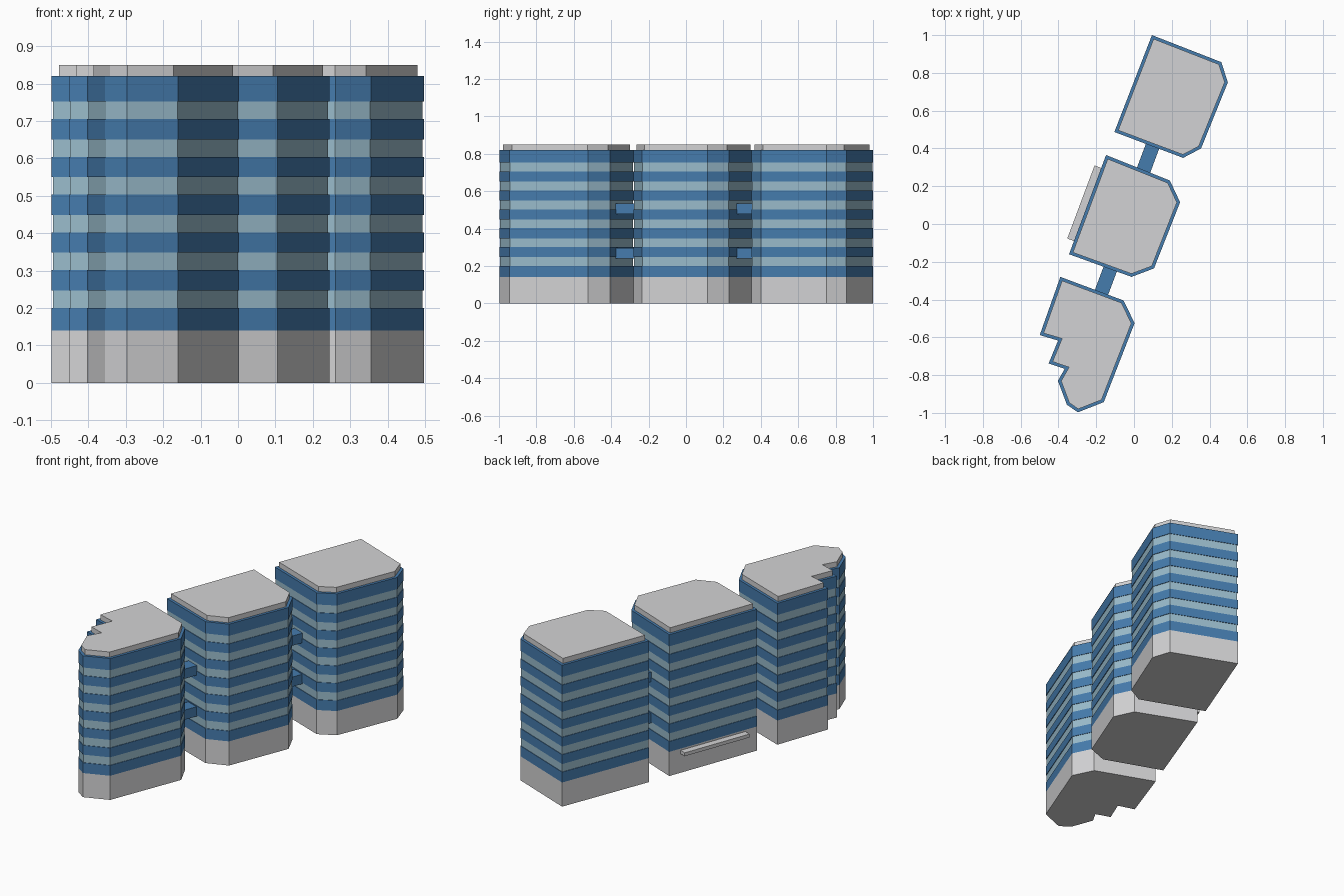
import bpy
import bmesh
import math
from mathutils import Vector, Matrix

cube = bpy.data.objects.get("Cube")
if cube:
    bpy.data.objects.remove(cube, do_unlink=True)


def material(name, colour):
    mat = bpy.data.materials.new(name)
    mat.use_nodes = True
    mat.diffuse_color = (*colour, 1)
    mat.node_tree.nodes["Principled BSDF"].inputs["Base Color"].default_value = (*colour, 1)
    return mat


CONCRETE, SPANDREL, GLASS = 0, 1, 2
MATS = [material("pale concrete", (0.65, 0.65, 0.66)),
        material("blue spandrel", (0.06, 0.20, 0.42)),
        material("light glass", (0.32, 0.50, 0.60))]


def add_object(name, bm, mats):
    bmesh.ops.recalc_face_normals(bm, faces=bm.faces)
    mesh = bpy.data.meshes.new(name)
    bm.to_mesh(mesh)
    bm.free()
    for mat in mats:
        mesh.materials.append(mat)
    obj = bpy.data.objects.new(name, mesh)
    bpy.context.collection.objects.link(obj)
    return obj


def inset(points, d):
    """Mitred inward offset of a clockwise outline."""
    result = []
    for i, p in enumerate(points):
        a = (p - points[i - 1]).normalized()
        b = (points[(i + 1) % len(points)] - p).normalized()
        na, nb = Vector((a.y, -a.x)), Vector((b.y, -b.x))
        result.append(p + (na + nb) * d / (1 + na.dot(nb)))
    return result


# Storey bands: bottom, top, inset, material
BANDS = [(0, 0.14, 0, CONCRETE)]
z = 0.14
for floor in range(6):
    sill = 0.2 + floor * 0.101
    BANDS += [(z, sill, 0, SPANDREL), (sill, sill + 0.047, 0.003, GLASS)]
    z = sill + 0.047
BANDS += [(z, 0.82, 0, SPANDREL), (0.82, 0.85, 0.0155, CONCRETE)]


def tower(name, outline):
    points = [Vector(p) for p in outline]
    bm = bmesh.new()

    def skin(low, high, mat):
        for i in range(len(low)):
            face = bm.faces.new((low[i - 1], low[i], high[i], high[i - 1]))
            face.material_index = mat

    previous = None
    for bottom, top, d, mat in BANDS:
        ring = inset(points, d)
        low, high = ([bm.verts.new((p.x, p.y, h)) for p in ring] for h in (bottom, top))
        if previous:
            skin(previous, low, SPANDREL)      # ledge between bands
        else:
            bm.faces.new(low)                  # underside
        skin(low, high, mat)
        previous = high
    bm.faces.new(previous)                     # flat roof
    bmesh.ops.remove_doubles(bm, verts=bm.verts, dist=0.0005)
    return add_object(name, bm, MATS)


def box(name, centre, size, mat, angle):
    bm = bmesh.new()
    bmesh.ops.create_cube(bm, size=1, matrix=Matrix.Translation(centre)
                          @ Matrix.Rotation(angle, 4, "Z") @ Matrix.Diagonal((*size, 1)))
    return add_object(name, bm, [MATS[mat]])


# Three towers in a row
tower("back_tower", [(0.095, 1.0), (0.462, 0.857), (0.497, 0.75),
                     (0.355, 0.40), (0.26, 0.35), (-0.104, 0.487)])
tower("middle_tower", [(-0.148, 0.365), (0.19, 0.23), (0.244, 0.115),
                       (0.106, -0.235), (-0.013, -0.28), (-0.344, -0.16)])
tower("front_tower", [(-0.39, -0.28), (-0.055, -0.405), (0.003, -0.525),
                      (-0.16, -0.943), (-0.297, -0.997), (-0.355, -0.957),
                      (-0.403, -0.83), (-0.367, -0.767), (-0.452, -0.738),
                      (-0.402, -0.617), (-0.499, -0.588)])

# Enclosed footbridges at two levels
TURN = math.radians(-20.5)
for place, x, y in (("front", -0.15, -0.303), ("back", 0.074, 0.347)):
    for level, height in (("lower", 0.267), ("upper", 0.505)):
        box(f"{place}_{level}_footbridge", (x, y, height), (0.075, 0.15, 0.056), SPANDREL, TURN)

# Entrance canopy on the middle tower
box("entrance_canopy", (-0.253, 0.106, 0.12), (0.06, 0.413, 0.02), CONCRETE, TURN)
